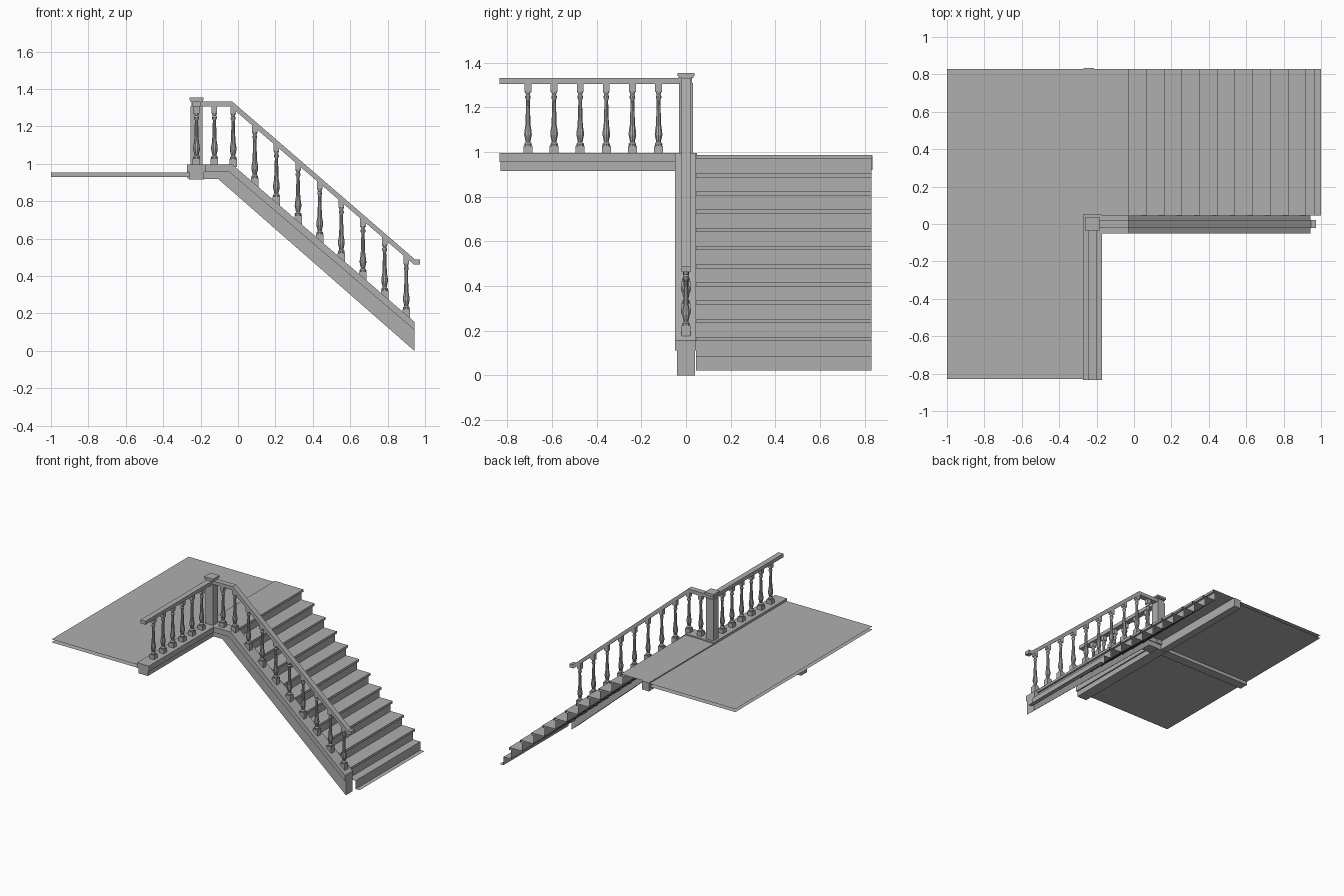
import bpy, bmesh, math
from mathutils import Vector

if "Cube" in bpy.data.objects:
    bpy.data.objects.remove(bpy.data.objects["Cube"])

PX = -0.222            # centre line of landing balustrade / corner post
KNEE = -0.03           # where level run turns into slope
SLOPE = 0.866

GREY = bpy.data.materials.new("dark_grey")
GREY.diffuse_color = (0.43, 0.43, 0.43, 1)
GREY.use_nodes = True
GREY.node_tree.nodes["Principled BSDF"].inputs["Base Color"].default_value = GREY.diffuse_color


def finish(name, bm, recalc=True):
    if recalc:
        bmesh.ops.recalc_face_normals(bm, faces=bm.faces[:])
    me = bpy.data.meshes.new(name)
    bm.to_mesh(me)
    bm.free()
    me.materials.append(GREY)
    ob = bpy.data.objects.new(name, me)
    bpy.context.collection.objects.link(ob)
    return ob


def add_box(bm, x0, x1, y0, y1, z0, z1):
    vs = bmesh.ops.create_cube(bm, size=1)["verts"]
    for v in vs:
        v.co = Vector((x0 if v.co.x < 0 else x1, y0 if v.co.y < 0 else y1,
                       z0 if v.co.z < 0 else z1))


def box(name, *dims):
    bm = bmesh.new()
    add_box(bm, *dims)
    return finish(name, bm)


def prism(name, pts, y0, y1):
    """Extrude an xz outline along y."""
    bm = bmesh.new()
    f = bm.faces.new([bm.verts.new((x, y0, z)) for x, z in pts])
    ext = bmesh.ops.extrude_face_region(bm, geom=[f])["geom"]
    for v in ext:
        if isinstance(v, bmesh.types.BMVert):
            v.co.y = y1
    return finish(name, bm)


def ribbon(name, pts, y0, y1):
    """Thin sheet: an open xz line swept along y, no end caps."""
    bm = bmesh.new()
    rows = [(bm.verts.new((x, y0, z)), bm.verts.new((x, y1, z))) for x, z in pts]
    for a, b in zip(rows, rows[1:]):
        bm.faces.new((a[0], b[0], b[1], a[1]))
    return finish(name, bm, recalc=False)


# turned baluster: square blocks with a lathed shaft (radius, height)
SHAFT = [(.017, .033), (.018, .042), (.011, .05), (.013, .06), (.018, .082),
         (.017, .098), (.0125, .125), (.011, .16), (.0085, .238), (.013, .248),
         (.013, .256), (.009, .262), (.014, .276)]


def baluster(name, x, y, z, ext=0.0):
    bm = bmesh.new()
    add_box(bm, x - .02, x + .02, y - .02, y + .02, z - ext, z + .033)
    add_box(bm, x - .015, x + .015, y - .015, y + .015, z + .275, z + .311 + ext * .7)
    n, rings = 10, []
    for r, h in SHAFT:
        rings.append([bm.verts.new((x + r * math.cos(2 * math.pi * i / n),
                                    y + r * math.sin(2 * math.pi * i / n), z + h))
                      for i in range(n)])
    for a, b in zip(rings, rings[1:]):
        for i in range(n):
            bm.faces.new((a[i], a[(i + 1) % n], b[(i + 1) % n], b[i]))
    bm.faces.new(rings[0])
    bm.faces.new(rings[-1])
    return finish(name, bm)


# landing floor: thin upper and lower sheets, with a joist below the middle
ribbon("landing_floor", [(-1, .978), (-.25, .978)], -.83, .83)
ribbon("landing_underside", [(-.25, .955), (-1, .955)], -.83, .83)
box("landing_joist", -1, -.25, -.035, .035, .93, .954)

# edge beam of the landing with wider cap, and its continuation under the stair head
box("landing_beam", PX - .04, PX + .04, -.832, .04, .916, .956)
box("landing_beam_cap", PX - .05, PX + .05, -.835, .05, .955, .996)
box("stair_head_beam", -.27, -.213, .04, .835, .92, .986)

# sloping stringer and cap
prism("stringer", [(PX, .918), (-.105, .918), (.943, 0), (.943, .115),
                   (KNEE, .956), (PX, .956)], -.04, .04)
prism("stringer_cap", [(PX, .955), (KNEE - .015, .955), (.943, .112), (.943, .155),
                       (KNEE, .996), (PX, .996)], -.05, .045)

# handrails
prism("stair_handrail", [(PX, 1.305), (KNEE - .01, 1.305), (.94, .462), (.974, .462),
                         (.974, .488), (.947, .488), (KNEE, 1.332), (PX, 1.332)], -.021, .021)
box("landing_handrail", PX - .021, PX + .021, -.835, 0, 1.305, 1.332)

# corner post with neck and cap
box("corner_post", PX - .032, PX + .032, -.032, .032, .92, 1.31)
box("post_neck", PX - .026, PX + .026, -.026, .026, 1.31, 1.336)
box("post_cap_moulding", PX - .034, PX + .034, -.034, .034, 1.332, 1.343)
box("post_cap", PX - .038, PX + .038, -.038, .038, 1.341, 1.355)

# balusters
for i in range(6):
    baluster(f"landing_baluster_{i + 1}", PX, -.123 - .117 * i, .995)
baluster("stair_baluster_1", -.126, 0, .995)
for i in range(9):
    x = KNEE + .004 + .1157 * i
    baluster(f"stair_baluster_{i + 2}", x, 0, .995 - SLOPE * (x - KNEE), .018 if i else .008)

# steps: one thin folded sheet of treads, noses and risers, ending in a floor strip
GO, RISE, TH = .0947, .0816, .018
line = [(-.215, .987)]
for k in range(11):
    nose, top = -.027 + GO * k, .987 - RISE * k
    line += [(nose, top), (nose, top - TH), (nose - .016, top - TH), (nose - .016, top - RISE)]
line[-1] = (line[-1][0], .086)
line += [(.967, .086), (.967, .022), (1.0, .022)]
ribbon("stair_steps", line, .045, .83)
